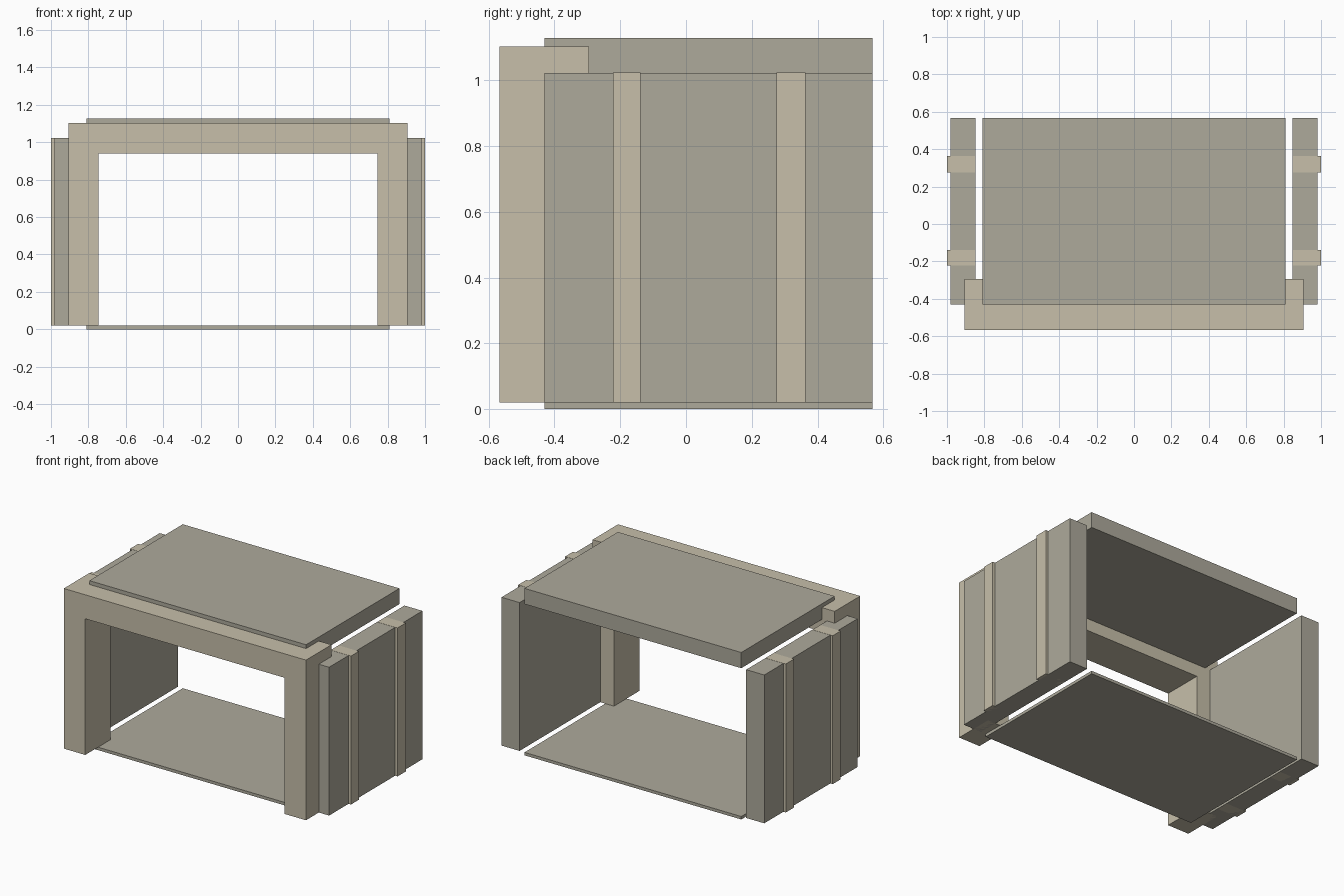
import bpy, bmesh

if "Cube" in bpy.data.objects:
    bpy.data.objects.remove(bpy.data.objects["Cube"])


def material(name, color):
    m = bpy.data.materials.new(name)
    m.diffuse_color = (*color, 1)
    m.use_nodes = True
    m.node_tree.nodes["Principled BSDF"].inputs["Base Color"].default_value = m.diffuse_color
    return m


stone = material("grey_stone", (0.42, 0.40, 0.33))
trim = material("pale_trim", (0.57, 0.52, 0.40))


def prism(name, profile, y0, y1, mat):
    """Extrude an (x, z) outline from y0 to y1."""
    bm = bmesh.new()
    face = bm.faces.new([bm.verts.new((x, y0, z)) for x, z in profile])
    ext = bmesh.ops.extrude_face_region(bm, geom=[face])
    verts = [g for g in ext["geom"] if isinstance(g, bmesh.types.BMVert)]
    bmesh.ops.translate(bm, verts=verts, vec=(0, y1 - y0, 0))
    bmesh.ops.recalc_face_normals(bm, faces=bm.faces)
    me = bpy.data.meshes.new(name)
    bm.to_mesh(me)
    bm.free()
    me.materials.append(mat)
    ob = bpy.data.objects.new(name, me)
    bpy.context.collection.objects.link(ob)
    return ob


def box(name, x0, x1, y0, y1, z0, z1, mat):
    return prism(name, [(x0, z0), (x1, z0), (x1, z1), (x0, z1)], y0, y1, mat)


BACK, FRONT = 0.567, -0.43
LOW, HIGH = 0.02, 1.022

# Floor slab and roof slab
box("floor", -0.81, 0.81, FRONT, BACK, 0, LOW, stone)
box("roof", -0.81, 0.81, FRONT, BACK, HIGH, 1.128, stone)

# Front portal: two legs joined by a lintel
half = [(0.745, LOW), (0.905, LOW), (0.905, 1.102)]
outline = half + [(-x, z) for x, z in reversed(half)] + [(-0.745, 0.94), (0.745, 0.94)]
prism("front_frame", outline, -0.567, -0.295, trim)

# Side walls with two vertical ribs each
for side, s in (("left", -1), ("right", 1)):
    box(f"{side}_wall", s * 0.847, s * 0.982, FRONT, BACK, LOW, HIGH, stone)
    for i, (y0, y1) in enumerate(((-0.222, -0.138), (0.275, 0.363))):
        box(f"{side}_rib_{i + 1}", s * 0.849, s * 1.0, y0, y1, LOW, HIGH + 0.001, trim)
